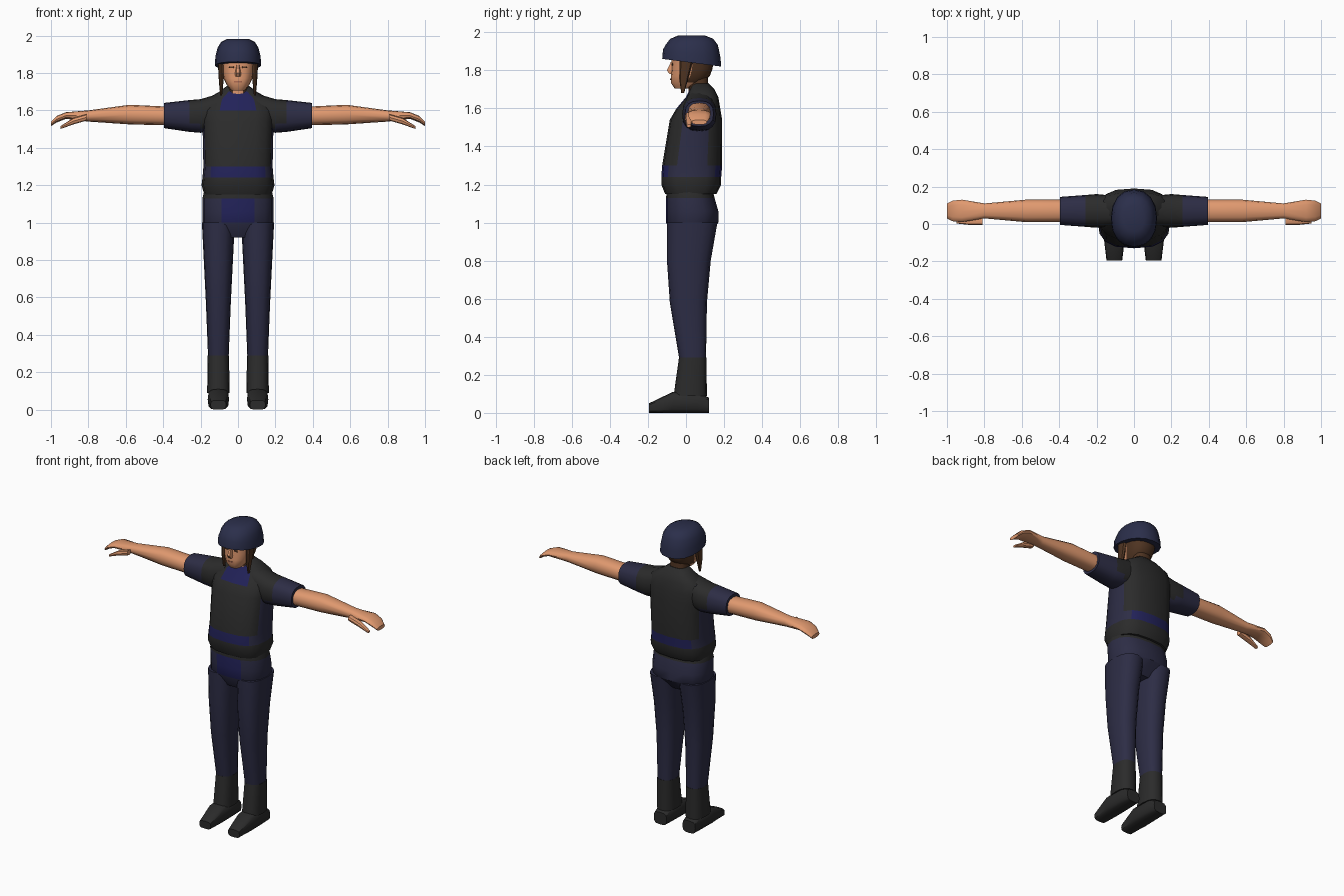
import bpy
import bmesh
from math import sin, cos, pi, radians, copysign
from mathutils import Vector

if "Cube" in bpy.data.objects:
    bpy.data.objects.remove(bpy.data.objects["Cube"], do_unlink=True)


def material(name, red, green, blue):
    mat = bpy.data.materials.new(name)
    mat.use_nodes = True
    mat.diffuse_color = (red, green, blue, 1)
    shader = mat.node_tree.nodes["Principled BSDF"]
    shader.inputs["Base Color"].default_value = mat.diffuse_color
    shader.inputs["Roughness"].default_value = 0.9
    return mat


navy = material("navy cloth", .026, .026, .06)
helmet_navy = material("helmet navy", .024, .028, .07)
bright_blue = material("bright blue", .016, .016, .1)
black = material("vest black", .024, .024, .024)
skin = material("skin", .75, .32, .16)
hair = material("brown hair", .08, .035, .016)
lip_red = material("lips", .4, .14, .08)


def round_box(turn, power):
    """Point on a unit superellipse."""
    def soft(value):
        return copysign(abs(value) ** (2 / power), value)
    return soft(cos(turn)), soft(sin(turn))


def place(axis, along, across, up):
    if axis == "x":
        return Vector((along, across, up))
    if axis == "y":
        return Vector((across, along, up))
    return Vector((across, up, along))


def loft(name, sections, mats, axis="z", centre=0, sides=16, power=2.5,
         mirror=1, rule=None, warp=None):
    """Skin rounded sections: (position along axis, half width, low, high)."""
    bm = bmesh.new()
    loops = []
    for along, half, low, high in sections:
        loop = []
        for step in range(sides):
            across, up = round_box(2 * pi * step / sides, power)
            middle, reach = (low + high) / 2, (high - low) / 2
            point = place(axis, along, centre + half * across, middle + reach * up)
            if warp:
                warp(point)
            point.x *= mirror
            loop.append(bm.verts.new(point))
        loops.append(loop)
    for lower, upper in zip(loops, loops[1:]):
        for step in range(sides):
            after = (step + 1) % sides
            bm.faces.new((lower[step], lower[after], upper[after], upper[step]))
    bm.faces.new(loops[0])
    bm.faces.new(loops[-1])
    bmesh.ops.recalc_face_normals(bm, faces=bm.faces)
    if rule:
        for face in bm.faces:
            chosen = rule(face.calc_center_median(), face.normal)
            face.material_index = mats.index(chosen)
    mesh = bpy.data.meshes.new(name)
    bm.to_mesh(mesh)
    bm.free()
    for mat in mats:
        mesh.materials.append(mat)
    part = bpy.data.objects.new(name, mesh)
    bpy.context.collection.objects.link(part)
    bpy.ops.object.select_all(action="DESELECT")
    part.select_set(True)
    bpy.context.view_layer.objects.active = part
    bpy.ops.object.shade_smooth_by_angle(angle=radians(40))


def pair(name, sections, mats, **options):
    loft("left_" + name, sections, mats, mirror=1, **options)
    loft("right_" + name, sections, mats, mirror=-1, **options)


# Vest over a shirt: navy sides, blue waist band and collar patch
def vest_colour(middle, normal):
    collar = abs(middle.x) < .07 and middle.y < .03 and 1.6 < middle.z < 1.7
    if collar:
        return bright_blue
    if middle.z < 1.24:
        return black
    if abs(normal.x) > .8 and middle.z < 1.65:
        return navy
    return bright_blue if middle.z < 1.3 else black


loft("vest", [
    (1.15, .18, -.11, .16), (1.2, .195, -.13, .185), (1.24, .19, -.13, .185),
    (1.3, .185, -.125, .19), (1.54, .19, -.085, .19), (1.6, .195, -.05, .18),
    (1.66, .17, 0, .17), (1.7, .1, .02, .15), (1.73, .06, .03, .12),
], [black, navy, bright_blue], power=2.8, rule=vest_colour)


# Short sleeves, black over the shoulder
def sleeve_colour(middle, normal):
    return black if abs(middle.x) < .24 and normal.z > -.5 else navy


pair("sleeve", [
    (.1, .08, 1.5, 1.69), (.2, .09, 1.48, 1.66),
    (.26, .085, 1.485, 1.655), (.395, .075, 1.505, 1.64),
], [navy, black], axis="x", centre=.07, rule=sleeve_colour)

# Bare arms, hands and thumbs
pair("arm", [
    (.37, .06, 1.52, 1.62), (.58, .06, 1.525, 1.63), (.8, .04, 1.54, 1.6),
    (.92, .06, 1.555, 1.59), (.97, .055, 1.535, 1.57), (1, .04, 1.515, 1.54),
], [skin], axis="x", centre=.07, sides=12)
pair("thumb", [
    (.81, .02, 1.545, 1.58), (.88, .02, 1.525, 1.56), (.95, .012, 1.5, 1.515),
], [skin], axis="x", centre=.015, sides=8)


# Trousers: hips with a belt edge and a blue fly panel, then the legs
def hip_colour(middle, normal):
    if middle.z > 1.13:
        return black
    fly = middle.z > 1 and normal.y < 0 and abs(middle.x) < .08
    return bright_blue if fly else navy


loft("hips", [
    (.92, .15, -.06, .1), (1, .19, -.105, .17), (1.06, .19, -.105, .17),
    (1.13, .19, -.105, .15), (1.17, .18, -.1, .14),
], [navy, black, bright_blue], rule=hip_colour)
pair("leg", [
    (.28, .055, -.035, .105), (.58, .067, -.085, .11),
    (.8, .078, -.1, .13), (1, .088, -.1, .165),
], [navy], centre=.105)

# Boots: shaft and wedge-shaped foot
pair("boot_shaft", [(.09, .06, -.065, .11), (.29, .057, -.037, .107)],
     [black], centre=.105)
pair("boot_foot", [
    (-.195, .042, 0, .05), (-.07, .057, 0, .11), (.06, .053, 0, .11), (.12, .047, 0, .08),
], [black], axis="y", centre=.105, sides=12, power=3.5)


# Neck and head, with hair at the back
def head_colour(middle, normal):
    return hair if middle.y > .015 and middle.z > 1.715 else skin


loft("neck", [(1.66, .06, .015, .12), (1.78, .055, .01, .115)],
     [skin, hair], rule=head_colour)
loft("head", [
    (1.705, .035, -.06, .03), (1.735, .06, -.08, .085), (1.77, .077, -.08, .125),
    (1.81, .086, -.075, .14), (1.88, .095, -.075, .145),
], [skin, hair], rule=head_colour)
pair("hair_lock", [
    (1.68, .005, -.025, -.01), (1.75, .012, -.035, .01), (1.86, .018, -.035, .04),
], [hair], centre=.09, sides=8)

# Face details
loft("nose", [
    (1.78, .014, -.088, -.06), (1.8, .016, -.103, -.06), (1.845, .007, -.08, -.06),
], [skin], sides=6)
loft("mouth", [(1.75, .022, -.083, -.075), (1.757, .02, -.083, -.075)],
     [lip_red], sides=8)
pair("eye", [(1.826, .015, -.076, -.068), (1.835, .013, -.076, -.068)],
     [hair], centre=.035, sides=8)


# Helmet: a dome whose rim dips towards the back
def dip_rim(point):
    if point.z < 1.92:
        point.z -= .13 * (point.y - .03)


def dome_section(turn):
    spread = cos(turn) ** .45
    return 1.84 + .145 * sin(turn), .124 * spread, .03 - .155 * spread, .03 + .155 * spread


loft("helmet", [dome_section(step * pi / 9) for step in range(5)],
     [helmet_navy], power=2.2, warp=dip_rim)
